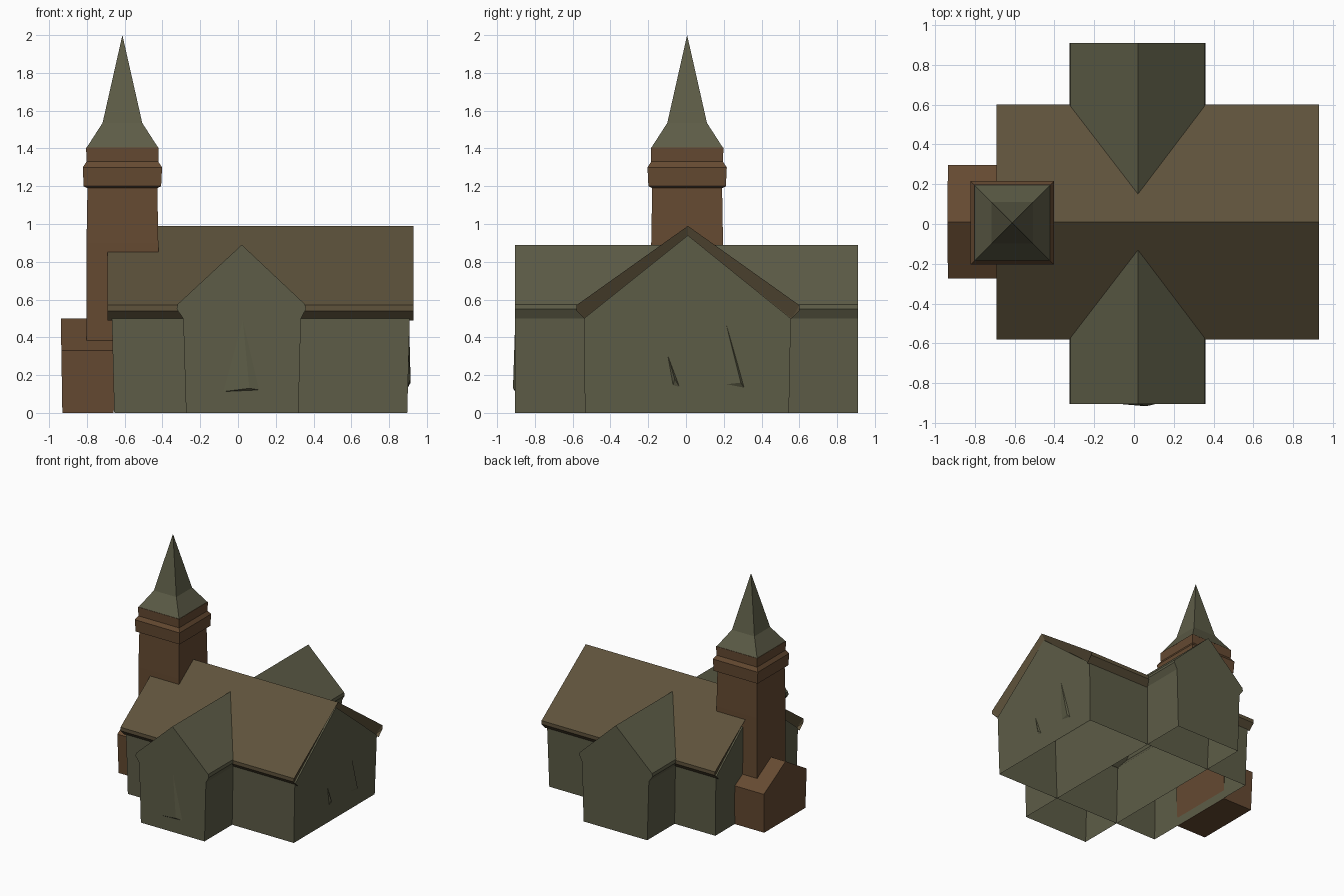
import bpy, bmesh

if "Cube" in bpy.data.objects:
    bpy.data.objects.remove(bpy.data.objects["Cube"])


def material(name, rgb):
    m = bpy.data.materials.new(name)
    m.diffuse_color = (*rgb, 1)
    m.use_nodes = True
    m.node_tree.nodes["Principled BSDF"].inputs["Base Color"].default_value = m.diffuse_color
    return m


GREEN = material("weathered_green", (0.11, 0.108, 0.063))
BROWN = material("rust_brown", (0.13, 0.068, 0.031))
MIXED = material("brown_green", (0.112, 0.085, 0.044))


def finish(name, bm, mat):
    me = bpy.data.meshes.new(name)
    bm.to_mesh(me)
    bm.free()
    ob = bpy.data.objects.new(name, me)
    bpy.context.collection.objects.link(ob)
    me.materials.append(mat)
    return ob


def loft(name, rings, mat, open_base=False):
    """Join equal-length point rings and cap both ends; optionally drop the floor."""
    bm = bmesh.new()
    vs = [[bm.verts.new(p) for p in r] for r in rings]
    n = len(rings[0])
    for a, b in zip(vs, vs[1:]):
        for i in range(n):
            j = (i + 1) % n
            bm.faces.new((a[i], a[j], b[j], b[i]))
    bm.faces.new(vs[0])
    bm.faces.new(vs[-1])
    bmesh.ops.remove_doubles(bm, verts=bm.verts, dist=0.0005)
    bmesh.ops.recalc_face_normals(bm, faces=bm.faces)
    if open_base:
        low = min(v.co.z for v in bm.verts) + 0.001
        floor = [f for f in bm.faces if all(v.co.z < low for v in f.verts)]
        bmesh.ops.delete(bm, geom=floor, context='FACES')
    return finish(name, bm, mat)


def along_x(name, sections, mat, lean=0.0, open_base=False):
    """Loft (x, profile) sections; lean tilts the ends inward at the foot."""
    mid = (sections[0][0] + sections[-1][0]) / 2
    return loft(name, [[(x - (lean if x > mid else -lean) * max(0, 0.5 - z) * 2, y, z)
                        for y, z in prof] for x, prof in sections], mat, open_base)


def along_y(name, profile, y0, y1, mat):
    return loft(name, [[(x, y, z) for x, z in profile] for y in (y0, y1)], mat, True)


def square_tower(name, levels, mat, cx=-0.612, cy=0.006):
    signs = ((-1, -1), (1, -1), (1, 1), (-1, 1))
    return loft(name, [[(cx + sx * h, cy + sy * h, z) for sx, sy in signs]
                       for h, z in levels], mat)


# Nave walls with gable ends, slightly leaning, hollow below
wall = [(-0.535, 0), (0.545, 0), (0.555, 0.5), (0.01, 0.94), (-0.54, 0.5)]
along_x("nave_walls", [(-0.668, wall), (0.909, wall)], GREEN, 0.013, True)

# Nave roof with chamfered eaves and gable edges
inner = [(-0.53, 0.49), (-0.54, 0.5), (0.01, 0.935), (0.56, 0.5), (0.55, 0.49)]
outer = [(-0.53, 0.49), (-0.58, 0.54), (-0.58, 0.57), (0.01, 0.99),
         (0.6, 0.57), (0.6, 0.54), (0.55, 0.49)]
end_ring = [inner[0], inner[1], inner[1], inner[2], inner[3], inner[3], inner[4]]
along_x("nave_roof", [(-0.655, end_ring), (-0.692, outer), (0.93, outer), (0.895, end_ring)],
        MIXED, 0, True)

# Cross wing with flush gables and flared eaves, hollow below
along_y("cross_wing", [(-0.275, 0), (0.32, 0), (0.333, 0.5), (0.36, 0.55), (0.355, 0.575),
                       (0.02, 0.89), (-0.32, 0.575), (-0.325, 0.55), (-0.29, 0.5)],
        -0.904, 0.91, GREEN)

# Low gabled porch at the foot of the tower
porch = [(-0.265, 0), (0.285, 0), (0.297, 0.33), (0.01, 0.5), (-0.275, 0.33)]
along_x("porch", [(-0.938, porch), (-0.65, porch)], BROWN, 0.008)

# Tower shaft with belt and cornice
square_tower("tower_shaft", [(0.19, 0.34), (0.19, 0.9), (0.185, 1.19), (0.205, 1.2),
                             (0.21, 1.3), (0.19, 1.33), (0.192, 1.405)], BROWN)

# Spire with flared skirt
square_tower("spire", [(0.192, 1.4), (0.105, 1.535), (0.0, 2.0)], GREEN)


# Thin raised window shapes on the gable walls
def sliver(name, base, apex, proj):
    bm = bmesh.new()
    a, b, t, o = [bm.verts.new(p) for p in (*base, apex, proj)]
    for f in ((a, b, t), (a, b, o), (b, t, o), (t, a, o)):
        bm.faces.new(f)
    bmesh.ops.recalc_face_normals(bm, faces=bm.faces)
    finish(name, bm, GREEN)


sliver("front_window", [(-0.1, -0.902, 0.11), (0.12, -0.902, 0.12)],
       (0.02, -0.902, 0.55), (0.06, -0.916, 0.13))
sliver("right_window_a", [(0.9, -0.11, 0.35), (0.897, -0.07, 0.14)],
       (0.897, -0.03, 0.13), (0.914, -0.06, 0.18))
sliver("right_window_b", [(0.897, 0.2, 0.15), (0.897, 0.31, 0.13)],
       (0.906, 0.21, 0.48), (0.914, 0.29, 0.16))
